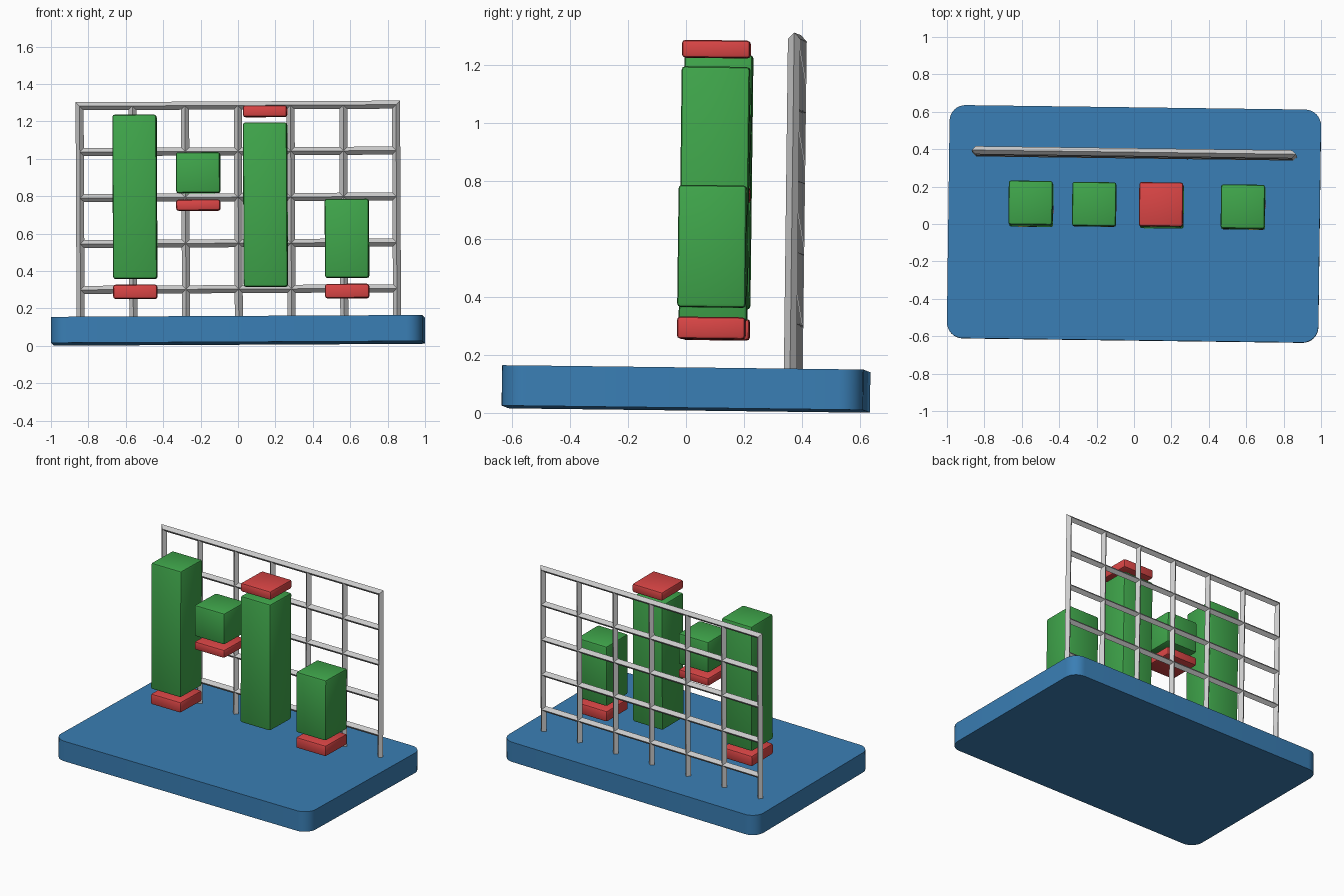
import bpy, bmesh
from mathutils import Matrix, Vector, Euler

if "Cube" in bpy.data.objects:
    bpy.data.objects.remove(bpy.data.objects["Cube"])

# Whole model sits with a very slight tilt about the centre of the base
TILT = (Matrix.Translation((0, 0, 0.0825))
        @ Euler((-0.0122, -0.005, -0.013)).to_matrix().to_4x4()
        @ Matrix.Translation((0, 0, -0.07)))


def material(name, rgb):
    m = bpy.data.materials.new(name)
    m.diffuse_color = (*rgb, 1)
    m.use_nodes = True
    m.node_tree.nodes["Principled BSDF"].inputs["Base Color"].default_value = m.diffuse_color
    return m


BLUE = material("blue", (0.042, 0.21, 0.46))
GREEN = material("green", (0.05, 0.38, 0.07))
RED = material("red", (0.7, 0.06, 0.06))


def add(name, bm, mat=None):
    bmesh.ops.recalc_face_normals(bm, faces=bm.faces)
    me = bpy.data.meshes.new(name)
    bm.to_mesh(me)
    bm.free()
    ob = bpy.data.objects.new(name, me)
    bpy.context.collection.objects.link(ob)
    ob.matrix_world = TILT
    if mat:
        me.materials.append(mat)
    return ob


def box_bm(centre, size):
    bm = bmesh.new()
    bmesh.ops.create_cube(bm, size=1, matrix=Matrix.Translation(centre)
                          @ Matrix.Diagonal((*size, 1)))
    return bm


def smooth(ob):
    bpy.ops.object.select_all(action='DESELECT')
    ob.select_set(True)
    bpy.context.view_layer.objects.active = ob
    bpy.ops.object.shade_smooth_by_angle()


# Base plate with rounded upright corners
bm = box_bm((0, 0, 0.07), (1.986, 1.246, 0.139))
upright = [e for e in bm.edges if abs(e.verts[0].co.z - e.verts[1].co.z) > 0.1]
bmesh.ops.bevel(bm, geom=upright, offset=0.085, segments=8, profile=0.5, affect='EDGES')
smooth(add("base_plate", bm, BLUE))

# Floating blocks: x, green bottom/top, red bottom/top
BLOCKS = [
    (-0.549, 0.349, 1.226, 0.242, 0.317),
    (-0.210, 0.806, 1.023, 0.712, 0.770),
    (0.149, 0.303, 1.181, 1.211, 1.272),
    (0.584, 0.349, 0.770, 0.240, 0.316),
]


def block(name, x, z0, z1, mat):
    bm = box_bm((x, 0.0925, (z0 + z1) / 2), (0.235, 0.235, z1 - z0))
    bmesh.ops.bevel(bm, geom=bm.edges[:], offset=0.012, segments=2, profile=0.5, affect='EDGES')
    smooth(add(name, bm, mat))


for i, (x, g0, g1, r0, r1) in enumerate(BLOCKS, 1):
    block(f"green_bar_{i}", x, g0, g1, GREEN)
    block(f"red_block_{i}", x, r0, r1, RED)

# Lattice of diamond-section bars behind the blocks
Y, R, W = 0.369, 0.0215, 0.846
TOP, STEP = 1.277, 0.2455
BOTTOM = TOP - 5 * STEP
bm = bmesh.new()

# Mitred outer frame
rings = []
for sx, z, sz in ((-1, BOTTOM, -1), (1, BOTTOM, -1), (1, TOP, 1), (-1, TOP, 1)):
    rings.append([bm.verts.new((sx * (W + o), Y + dy, z + sz * o))
                  for o, dy in ((R, 0), (0, R), (-R, 0), (0, -R))])
for i in range(4):
    a, b = rings[i], rings[(i + 1) % 4]
    for j in range(4):
        k = (j + 1) % 4
        bm.faces.new((a[j], a[k], b[k], b[j]))


def bar(p, q, side):
    ends = []
    for c in (Vector(p), Vector(q)):
        ends.append([bm.verts.new(c + d) for d in
                     (side, Vector((0, R, 0)), -side, Vector((0, -R, 0)))])
    a, b = ends
    bm.faces.new(a)
    bm.faces.new(b)
    for j in range(4):
        k = (j + 1) % 4
        bm.faces.new((a[j], a[k], b[k], b[j]))


# Inner uprights and crossbars
for i in range(1, 6):
    x = -W + i * W / 3
    bar((x, Y, BOTTOM), (x, Y, TOP), Vector((R, 0, 0)))
for i in range(1, 5):
    z = BOTTOM + i * STEP
    bar((-W, Y, z), (W, Y, z), Vector((0, 0, R)))
add("back_lattice", bm)
